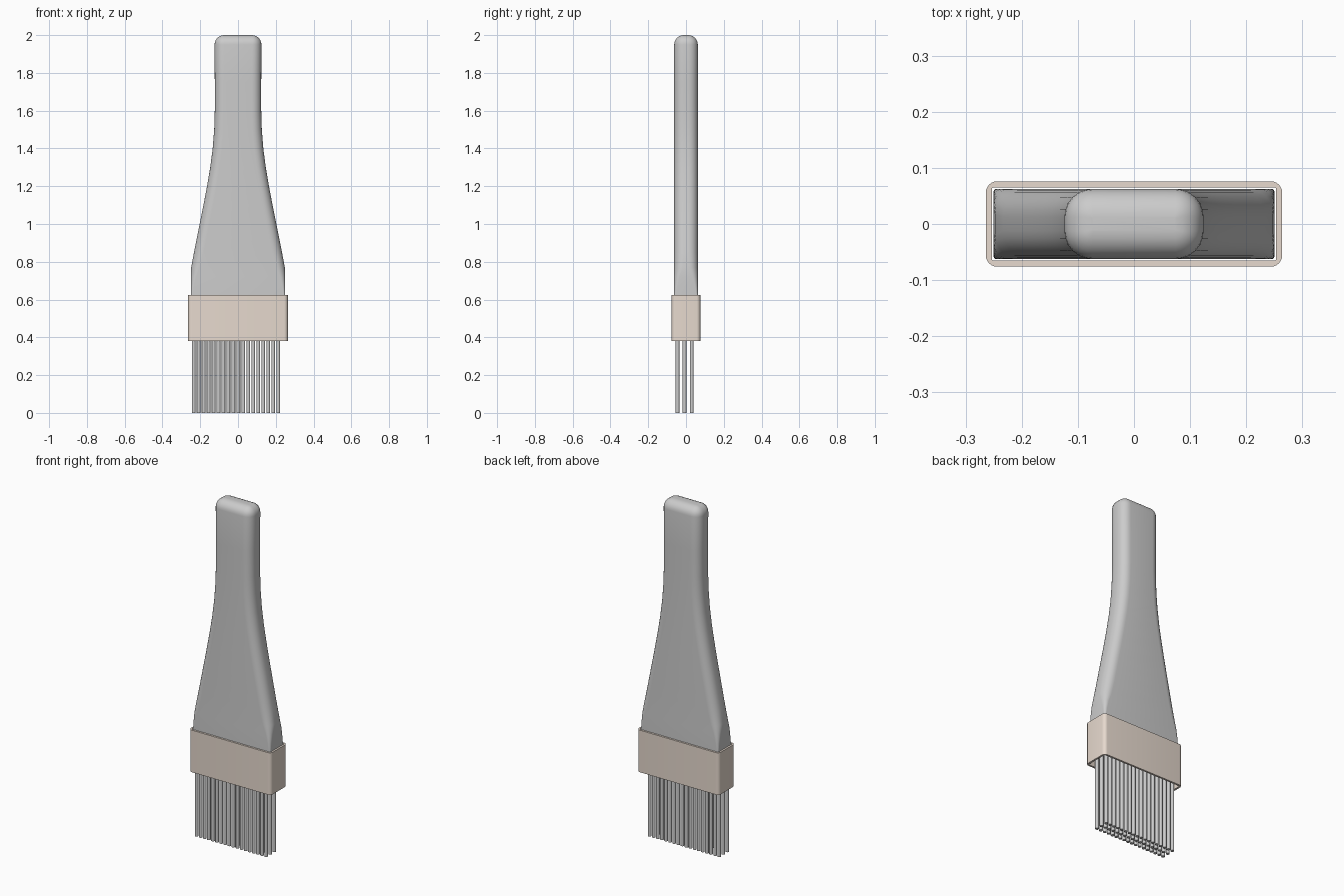
import bpy, bmesh, math

if "Cube" in bpy.data.objects:
    bpy.data.objects.remove(bpy.data.objects["Cube"])


def rounded_rect(hx, hy, r, z, seg=6):
    """Counter-clockwise rounded rectangle at height z."""
    pts = []
    for i, (sx, sy) in enumerate([(1, 1), (-1, 1), (-1, -1), (1, -1)]):
        for k in range(seg + 1):
            a = math.pi / 2 * (i + k / seg)
            pts.append((sx * (hx - r) + r * math.cos(a),
                        sy * (hy - r) + r * math.sin(a), z))
    return pts


def finish(bm, name, angle=30):
    bmesh.ops.recalc_face_normals(bm, faces=bm.faces)
    mesh = bpy.data.meshes.new(name)
    bm.to_mesh(mesh)
    bm.free()
    ob = bpy.data.objects.new(name, mesh)
    bpy.context.collection.objects.link(ob)
    bpy.ops.object.select_all(action='DESELECT')
    ob.select_set(True)
    bpy.context.view_layer.objects.active = ob
    bpy.ops.object.shade_smooth_by_angle(angle=math.radians(angle))
    return ob


def loft(name, sections, closed=False):
    """Skin a stack of equal-count rings; closed joins last to first."""
    bm = bmesh.new()
    rings = [[bm.verts.new(p) for p in s] for s in sections]
    pairs = list(zip(rings, rings[1:]))
    if closed:
        pairs.append((rings[-1], rings[0]))
    for a, b in pairs:
        n = len(a)
        for i in range(n):
            j = (i + 1) % n
            bm.faces.new((a[i], a[j], b[j], b[i]))
    if not closed:
        bm.faces.new(rings[0][::-1])
        bm.faces.new(rings[-1])
    return finish(bm, name)


# Handle: flared body with (height, half width, corner radius), then rounded top
HY, R = 0.0625, 0.05
stations = [(0.5, 0.25, 0.004), (0.62, 0.25, 0.008), (0.67, 0.25, 0.016),
            (0.72, 0.25, 0.028), (0.77, 0.248, 0.045), (0.85, 0.233, R),
            (0.93, 0.217, R), (1.0, 0.203, R), (1.1, 0.183, R),
            (1.2, 0.164, R), (1.3, 0.147, R), (1.4, 0.134, R),
            (1.5, 0.126, R), (1.6, 0.123, R), (1.75, 0.123, R)]
sections = [rounded_rect(hx, HY, r, z) for z, hx, r in stations]
for k in range(7):
    a = math.pi / 2 * k / 6
    inset = R * (1 - math.cos(a))
    sections.append(rounded_rect(0.124 - inset, HY - inset,
                                 max(R - inset, 0.002), 2 - R + R * math.sin(a)))
loft("handle", sections)

# Ferrule: open sleeve, rounded outside and square inside
ferrule = loft("ferrule", [rounded_rect(0.264, 0.076, 0.02, 0.38),
                           rounded_rect(0.264, 0.076, 0.02, 0.625),
                           rounded_rect(0.253, 0.065, 0.002, 0.625),
                           rounded_rect(0.253, 0.065, 0.002, 0.38)], closed=True)
beige = bpy.data.materials.new("beige")
beige.diffuse_color = (0.80, 0.70, 0.62, 1)
beige.use_nodes = True
beige.node_tree.nodes["Principled BSDF"].inputs["Base Color"].default_value = beige.diffuse_color
ferrule.data.materials.append(beige)

# Bristles: three rows of thin rods
COLS, TOP, RAD = 18, 0.52, 0.0098
bm = bmesh.new()
for y in (-0.045, -0.008, 0.030):
    for i in range(COLS):
        x = -0.235 + 0.448 * i / (COLS - 1)
        made = bmesh.ops.create_cone(bm, cap_ends=True, segments=12,
                                     radius1=RAD, radius2=RAD, depth=TOP)
        bmesh.ops.translate(bm, verts=made["verts"], vec=(x, y, TOP / 2))
finish(bm, "bristles", 40)
